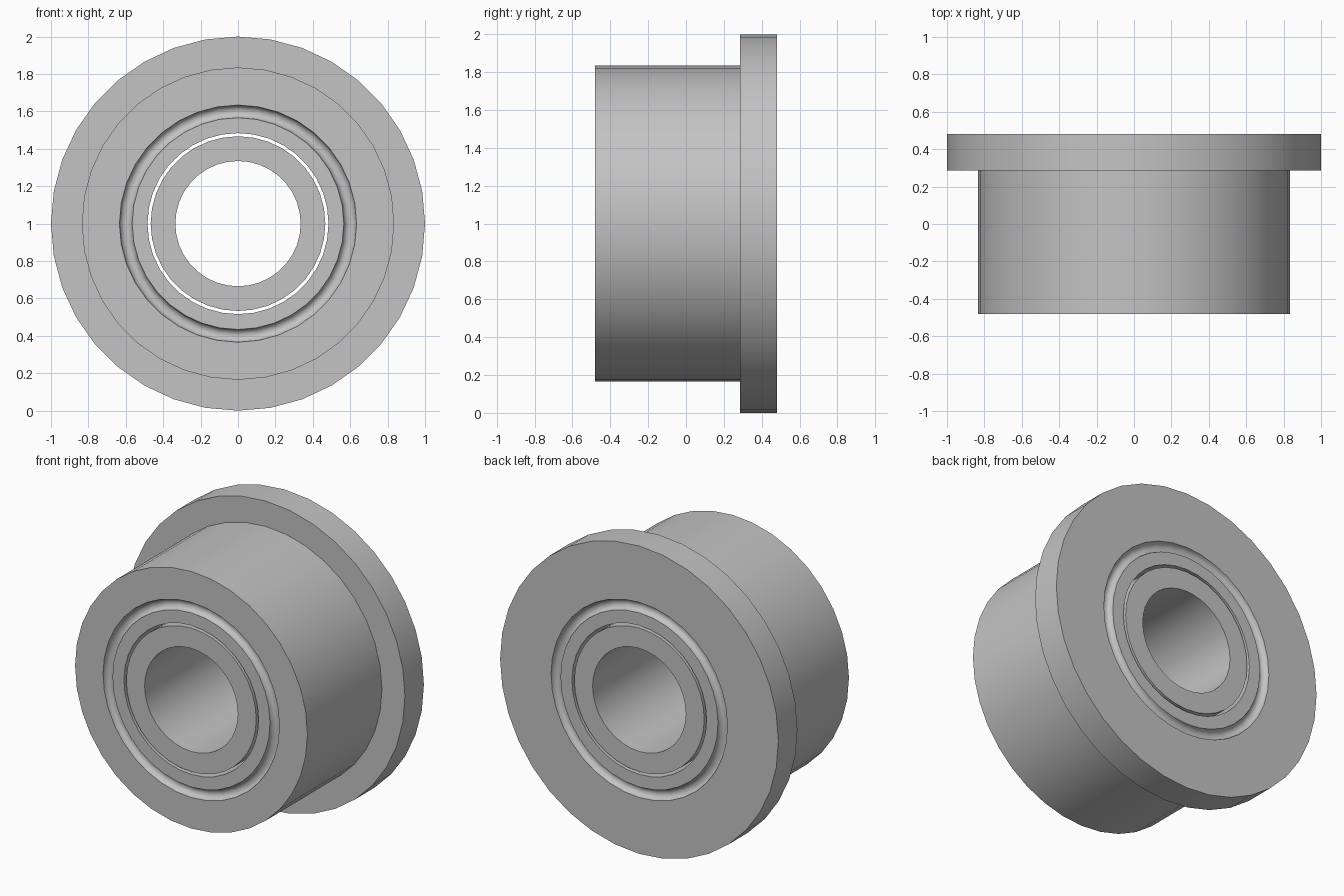
import bpy, bmesh, math

cube = bpy.data.objects.get("Cube")
if cube:
    bpy.data.objects.remove(cube, do_unlink=True)

SEGMENTS = 36
HALF = 0.48          # half length along the axis
CENTRE_Z = 1.0

steel = bpy.data.materials.new("grey_steel")
steel.use_nodes = True
colour = (0.55, 0.55, 0.55, 1)
steel.diffuse_color = colour
steel.node_tree.nodes["Principled BSDF"].inputs["Base Color"].default_value = colour


def lathe(name, profile):
    """Revolve a closed (radius, y) profile around the horizontal axis."""
    bm = bmesh.new()
    rings = []
    for i in range(SEGMENTS):
        a = math.tau * i / SEGMENTS
        rings.append([bm.verts.new((r * math.cos(a), y, r * math.sin(a)))
                      for r, y in profile])
    n = len(profile)
    for i, ring in enumerate(rings):
        after = rings[(i + 1) % SEGMENTS]
        for j in range(n):
            k = (j + 1) % n
            bm.faces.new((ring[j], ring[k], after[k], after[j]))
    bmesh.ops.recalc_face_normals(bm, faces=bm.faces)
    mesh = bpy.data.meshes.new(name)
    bm.to_mesh(mesh)
    bm.free()
    mesh.materials.append(steel)
    obj = bpy.data.objects.new(name, mesh)
    obj.location.z = CENTRE_Z
    bpy.context.collection.objects.link(obj)
    bpy.ops.object.select_all(action='DESELECT')
    obj.select_set(True)
    bpy.context.view_layer.objects.active = obj
    bpy.ops.object.shade_smooth_by_angle(angle=math.radians(30))
    return obj


def groove(side):
    """Rounded groove in an end face, listed from outside to inside."""
    mid, half_width, depth, steps = 0.6, 0.034, 0.034, 8
    return [(mid + half_width * math.cos(math.pi * i / steps),
             side * (HALF - depth * math.sin(math.pi * i / steps)))
            for i in range(steps + 1)]


# Outer ring: barrel, rear flange, grooved faces and the shield lips
front = groove(-1)
back = groove(1)
lathe("flanged_outer_ring",
      [(0.835, -HALF), (0.835, 0.285), (1.0, 0.285), (1.0, HALF)]
      + back + [(0.484, HALF), (0.484, -HALF)] + front[::-1])

# Inner ring: plain sleeve, separated from the shields by a thin gap
lathe("inner_ring",
      [(0.467, -HALF), (0.467, HALF), (0.335, HALF), (0.335, -HALF)])
